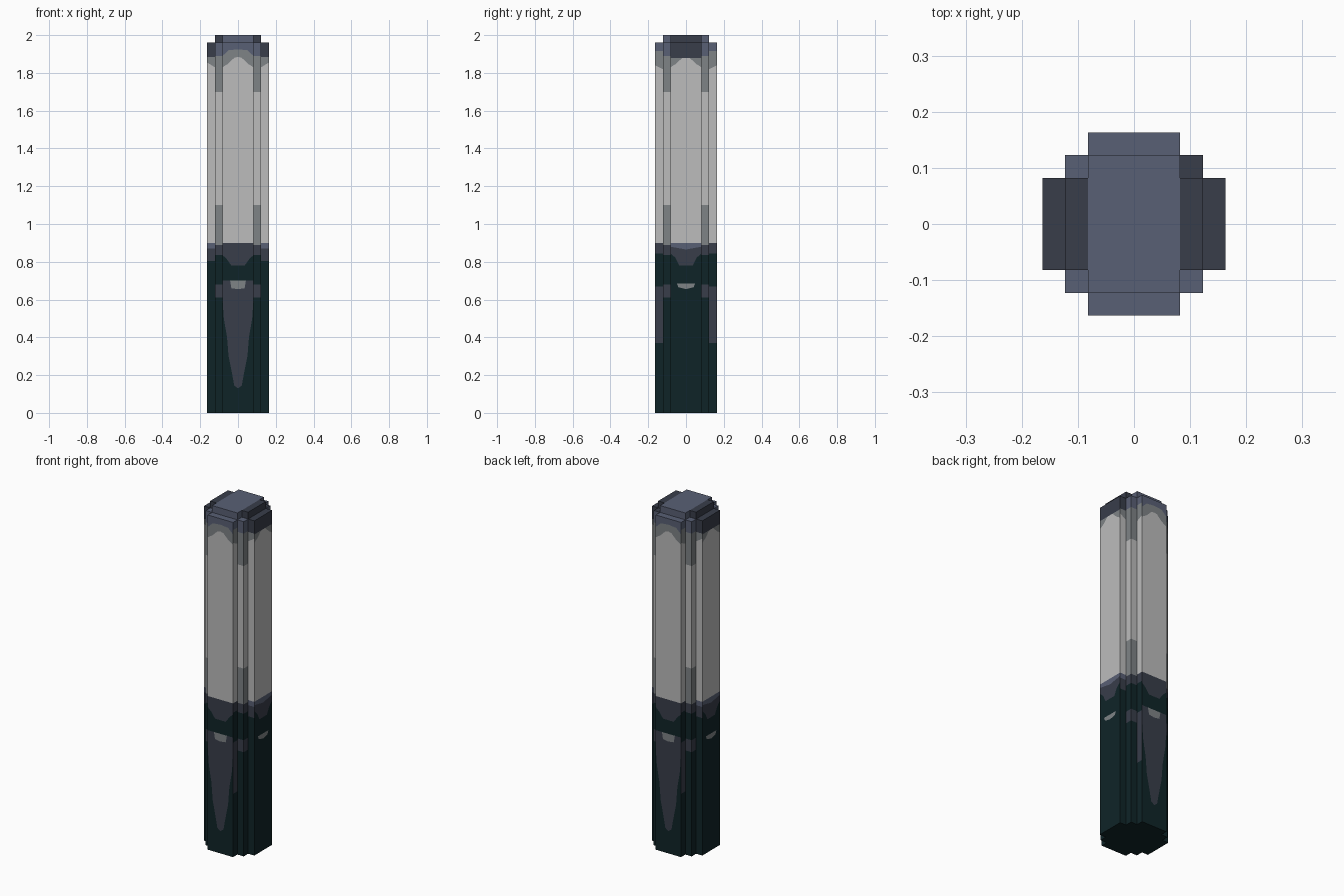
import bpy, bmesh
from mathutils import Vector

cube = bpy.data.objects.get("Cube")
if cube:
    bpy.data.objects.remove(cube, do_unlink=True)

# Colours
def linear(c):
    c /= 255
    return c / 12.92 if c <= 0.04045 else ((c + 0.055) / 1.055) ** 2.4

COLOURS = {
    "light_grey": (188, 188, 188),
    "mid_grey": (126, 131, 134),
    "slate_blue": (89, 96, 117),
    "dark_slate": (56, 61, 74),
    "dark_teal": (15, 36, 39),
}
NAMES = list(COLOURS)
MATS = []
for name, rgb in COLOURS.items():
    m = bpy.data.materials.new(name)
    m.use_nodes = True
    col = tuple(linear(c) for c in rgb) + (1.0,)
    m.diffuse_color = col
    m.node_tree.nodes["Principled BSDF"].inputs["Base Color"].default_value = col
    MATS.append(m)
LIGHT, GREY, SLATE, DARK, TEAL = range(5)

A, B, C = 0.082, 0.123, 0.163      # core, corner step and arm extents
SHOULDER, TOP = 1.96, 2.0

# Colour bands for each kind of wall, top to bottom: (colour, lower edge).
# A lower edge is a height or a line of (distance from centre, height).
ARCH = [(0, 1.885), (0.02, 1.88), (0.05, 1.85), (A, 1.83)]
FRONT = [
    (SLATE, [(0, 1.925), (0.05, 1.92), (A, 1.89)]), (GREY, ARCH), (LIGHT, 0.9),
    (DARK, [(0, 0.78), (0.035, 0.78), (0.06, 0.815), (A, 0.835)]), (TEAL, 0.70),
    (GREY, [(0, 0.655), (0.035, 0.66), (0.042, 0.70)]),
    (DARK, [(0, 0.13), (0.02, 0.145), (0.03, 0.2), (0.05, 0.3), (0.058, 0.4),
            (0.075, 0.5), (A, 0.6)]),
    (TEAL, 0)]
SIDE = [
    (DARK, 1.88), (GREY, ARCH), (LIGHT, 0.9), (SLATE, [(0, 0.865), (A, 0.88)]),
    (DARK, [(0, 0.78), (0.035, 0.78), (0.055, 0.82), (A, 0.845)]), (TEAL, 0.685),
    (GREY, [(0, 0.655), (0.04, 0.665), (0.048, 0.685)]), (TEAL, 0)]
CORNER = [(SLATE, 1.89), (GREY, 1.70), (LIGHT, 1.10), (GREY, 0.89), (DARK, 0.835),
          (TEAL, 0.68), (DARK, 0.61), (TEAL, 0)]
OUTER_FRONT = [(DARK, 1.885), (GREY, [(B, 1.83), (C, 1.855)]), (LIGHT, 0.9),
               (SLATE, 0.87), (DARK, 0.805), (TEAL, 0)]
OUTER_SIDE = [(SLATE, 1.915), (GREY, [(B, 1.82), (C, 1.84)]), (LIGHT, 0.9),
              (DARK, 0.845), (TEAL, 0.67), (DARK, 0.37), (TEAL, 0)]


def height(edge, s):
    """Height of a band edge at distance s from the wall centre."""
    if not isinstance(edge, list):
        return edge
    if s <= edge[0][0]:
        return edge[0][1]
    for (s0, z0), (s1, z1) in zip(edge, edge[1:]):
        if s <= s1:
            return z0 + (z1 - z0) * (s - s0) / (s1 - s0)
    return edge[-1][1]


def add_face(bm, points, colour):
    pts = []
    for p in points:
        p = Vector(p)
        if all((p - q).length > 1e-5 for q in pts):
            pts.append(p)
    if len(pts) > 2:
        bm.faces.new([bm.verts.new(p) for p in pts]).material_index = colour


def add_wall(bm, p0, p1, bands):
    """Vertical wall from p0 to p1, cut into columns along its colour bands."""
    axis = 0 if abs(p1[0] - p0[0]) > abs(p1[1] - p0[1]) else 1
    lo, hi = sorted((p0[axis], p1[axis]))
    cuts = {lo, hi}
    for _, edge in bands:
        if isinstance(edge, list):
            cuts |= {v for s, _ in edge for v in (s, -s) if lo < v < hi}
    cuts = sorted(cuts, reverse=p0[axis] > p1[axis])
    fixed = p0[1 - axis]
    at = lambda u, z: (u, fixed, z) if axis == 0 else (fixed, u, z)
    for u0, u1 in zip(cuts, cuts[1:]):
        t0 = t1 = SHOULDER
        for colour, edge in bands:
            z0, z1 = min(t0, height(edge, abs(u0))), min(t1, height(edge, abs(u1)))
            add_face(bm, [at(u0, z0), at(u1, z1), at(u1, t1), at(u0, t0)], colour)
            t0, t1 = z0, z1


def finish(bm, name):
    bmesh.ops.remove_doubles(bm, verts=bm.verts[:], dist=1e-5)
    me = bpy.data.meshes.new(name)
    bm.to_mesh(me)
    bm.free()
    for m in MATS:
        me.materials.append(m)
    ob = bpy.data.objects.new(name, me)
    bpy.context.collection.objects.link(ob)
    return ob


# Stepped outline: one quarter, turned four times
quarter = [(A, -C), (A, -B), (B, -B), (B, -A), (C, -A)]
outline = []
for _ in range(4):
    outline += quarter
    quarter = [(-y, x) for x, y in quarter]

# Pillar body: banded walls
bm = bmesh.new()
for i, p0 in enumerate(outline):
    p1 = outline[(i + 1) % len(outline)]
    faces_y = abs(p0[1] - p1[1]) < 1e-6
    depth = round(abs(p0[1] if faces_y else p0[0]), 3)
    if depth == C:
        bands = FRONT if faces_y else SIDE
    elif depth == B:
        bands = CORNER
    else:
        bands = OUTER_FRONT if faces_y else OUTER_SIDE
    add_wall(bm, p0, p1, bands)

# Pillar body: base and shoulder ledges
add_face(bm, [(x, y, 0) for x, y in reversed(outline)], TEAL)


def ledge(x0, x1, y0, y1, colour):
    add_face(bm, [(x0, y0, SHOULDER), (x1, y0, SHOULDER),
                  (x1, y1, SHOULDER), (x0, y1, SHOULDER)], colour)


for lo, hi in ((-C, -B), (B, C)):
    ledge(-A, A, lo, hi, SLATE)
    ledge(lo, hi, -A, A, DARK)
for x0, x1 in ((-B, -A), (A, B)):
    for y0, y1 in ((-B, -A), (A, B)):
        ledge(x0, x1, y0, y1, DARK if x0 > 0 and y0 > 0 else SLATE)
finish(bm, "pillar_body")


# Raised cross-shaped cap: slate middle with dark ends
def block(name, x0, x1, y, colour):
    bm = bmesh.new()
    bmesh.ops.create_cube(bm, size=1)
    for v in bm.verts:
        v.co = ((x0 + x1) / 2 + v.co.x * (x1 - x0), v.co.y * 2 * y,
                (SHOULDER + TOP) / 2 + v.co.z * (TOP - SHOULDER))
    for f in bm.faces:
        f.material_index = colour
    finish(bm, name)


block("cap_middle", -A, A, B, SLATE)
block("cap_left_end", A, B, A, DARK)
block("cap_right_end", -B, -A, A, DARK)
